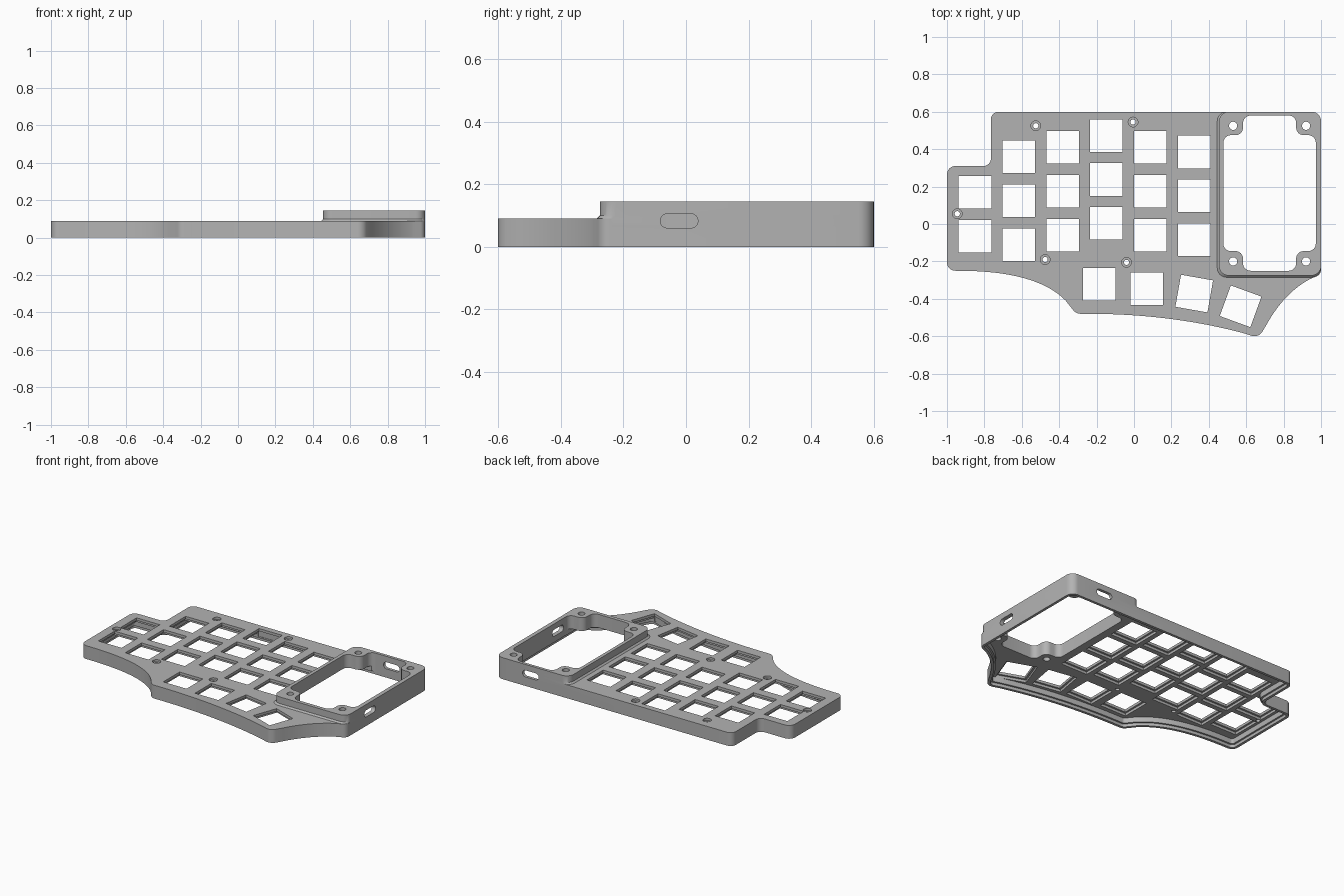
import bpy, bmesh, math
from mathutils import Vector, Matrix

cube = bpy.data.objects.get("Cube")
if cube:
    bpy.data.objects.remove(cube, do_unlink=True)

grey = bpy.data.materials.new("case grey")
grey.use_nodes = True
colour = (0.45, 0.45, 0.45, 1)
grey.diffuse_color = colour
grey.node_tree.nodes["Principled BSDF"].inputs["Base Color"].default_value = colour


def fillet(corners, steps=8):
    """Round each (x, y, radius) corner with a tangent arc."""
    ring = []
    for i, (x, y, r) in enumerate(corners):
        p = Vector((x, y))
        if r == 0:
            ring.append(p)
            continue
        a = (Vector(corners[i - 1][:2]) - p).normalized()
        b = (Vector(corners[(i + 1) % len(corners)][:2]) - p).normalized()
        half = a.angle(b) / 2
        centre = p + (a + b).normalized() * r / math.sin(half)
        start = p + a * r / math.tan(half) - centre
        end = p + b * r / math.tan(half) - centre
        turn = math.atan2(start.x * end.y - start.y * end.x, start.dot(end))
        for k in range(steps + 1):
            ring.append(centre + Matrix.Rotation(turn * k / steps, 2) @ start)
    return ring


def curve(a, c, b, steps=20):
    """Sample a smooth sweep from a to b, pulled towards c."""
    a, c, b = Vector(a), Vector(c), Vector(b)
    pts = []
    for k in range(steps + 1):
        t = k / steps
        p = a * (1 - t) ** 2 + c * 2 * t * (1 - t) + b * t * t
        pts.append((p.x, p.y, 0))
    return pts


def inset(ring, d):
    """Move a counter-clockwise ring inwards by d."""
    out = []
    for i, p in enumerate(ring):
        u = (p - ring[i - 1]).normalized()
        v = (ring[(i + 1) % len(ring)] - p).normalized()
        n = Vector((-u.y - v.y, u.x + v.x)).normalized()
        out.append(p + n * d / max(0.5, n.dot(Vector((-u.y, u.x)))))
    return out


def rect(x0, x1, y0, y1, r=0):
    return fillet([(x0, y0, r), (x1, y0, r), (x1, y1, r), (x0, y1, r)])


def square(x, y, size, degrees=0):
    turn = Matrix.Rotation(math.radians(degrees), 2)
    return [Vector((x, y)) + turn @ p
            for p in rect(-size / 2, size / 2, -size / 2, size / 2)]


def circle(x, y, r, n=24):
    return [Vector((x + r * math.cos(k * math.tau / n),
                    y + r * math.sin(k * math.tau / n))) for k in range(n)]


def loft(bm, levels, matrix=Matrix()):
    """Closed solid through (ring, z) levels."""
    rows = [[bm.verts.new(matrix @ Vector((p.x, p.y, z))) for p in ring]
            for ring, z in levels]
    bm.faces.new(rows[0][::-1])
    bm.faces.new(rows[-1])
    for low, high in zip(rows, rows[1:]):
        for i in range(len(low)):
            j = (i + 1) % len(low)
            bm.faces.new((low[i], low[j], high[j], high[i]))


def solid(name, parts):
    bm = bmesh.new()
    for part in parts:
        loft(bm, *part)
    bmesh.ops.recalc_face_normals(bm, faces=bm.faces)
    mesh = bpy.data.meshes.new(name)
    bm.to_mesh(mesh)
    bm.free()
    mesh.materials.append(grey)
    obj = bpy.data.objects.new(name, mesh)
    bpy.context.collection.objects.link(obj)
    return obj


def combine(target, tool, operation):
    mod = target.modifiers.new(tool.name, "BOOLEAN")
    mod.operation = operation
    mod.solver = "EXACT"
    mod.object = tool
    bpy.ops.object.select_all(action="DESELECT")
    bpy.context.view_layer.objects.active = target
    target.select_set(True)
    bpy.ops.object.modifier_apply(modifier=mod.name)
    bpy.data.objects.remove(tool, do_unlink=True)


TOP, PLATE, BOX_TOP = 0.09, 0.055, 0.145

# Case outline, counter-clockwise from the back right corner
outline = fillet(
    [(1, 0.6, 0.05), (-0.765, 0.6, 0.04), (-0.765, 0.31, 0.04),
     (-1, 0.31, 0.045), (-1, -0.25, 0.045)]
    + curve((-0.94, -0.25), (-0.52, -0.25), (-0.365, -0.41))
    + [(-0.31, -0.48, 0.05)]
    + curve((-0.25, -0.48), (0.2, -0.48), (0.59, -0.585))
    + [(0.665, -0.61, 0.05)]
    + curve((0.705, -0.545), (0.8, -0.37), (0.94, -0.295))
    + [(1, -0.27, 0.04)])
case = solid("keyboard_case", [([(outline, 0), (outline, TOP)],)])

# Raised display housing with a flared foot
foot = rect(0.445, 1, -0.285, 0.6, 0.05)
body = rect(0.455, 1, -0.275, 0.6, 0.05)
combine(case, solid("display_housing", [
    ([(foot, 0.07), (foot, TOP), (body, TOP + 0.01), (body, BOX_TOP)],)]), "UNION")

# Hollow underside with a stepped rim
combine(case, solid("cavity", [([(inset(outline, 0.03), -0.1), (inset(outline, 0.03), PLATE)],)]),
        "DIFFERENCE")
combine(case, solid("rim_step", [([(inset(outline, 0.018), -0.1), (inset(outline, 0.018), 0.02)],)]),
        "DIFFERENCE")

# Key positions: column x, top key y, number of keys
columns = [(-0.85, 0.17, 2), (-0.617, 0.36, 3), (-0.382, 0.41, 3),
           (-0.148, 0.473, 3), (0.088, 0.41, 3), (0.323, 0.385, 3)]
keys = [(x, y - 0.235 * k, 0) for x, y, n in columns for k in range(n)]
keys += [(-0.185, -0.322, 0), (0.068, -0.345, 0), (0.322, -0.372, -10), (0.57, -0.44, -20)]
screws = [(-0.525, 0.525), (-0.005, 0.545), (-0.945, 0.055), (-0.475, -0.19), (-0.04, -0.205)]

# Wider recess under each key, and screw head seats on top
seats = []
for x, y, turn in keys:
    ring = square(x, y, 0.2, turn)
    seats.append(([(ring, 0.03), (ring, 0.072)],))
for x, y in screws:
    ring = circle(x, y, 0.026)
    seats.append(([(ring, 0.075), (ring, 0.2)],))
combine(case, solid("seats", seats), "DIFFERENCE")

# Display opening that steps around four corner bosses
x0, x1, y0, y1, b, r = 0.478, 0.972, -0.25, 0.58, 0.105, 0.04
opening = fillet([
    (x0 + b, y0, r), (x1 - b, y0, r), (x1 - b, y0 + b, r), (x1, y0 + b, r),
    (x1, y1 - b, r), (x1 - b, y1 - b, r), (x1 - b, y1, r), (x0 + b, y1, r),
    (x0 + b, y1 - b, r), (x0, y1 - b, r), (x0, y0 + b, r), (x0 + b, y0 + b, r)])

# Through holes for keys, screws and display
rings = [square(x, y, 0.174, turn) for x, y, turn in keys]
rings += [circle(x, y, 0.014) for x, y in screws]
rings += [circle(x, y, 0.022) for x in (0.53, 0.92) for y in (-0.2, 0.525)]
rings.append(opening)
combine(case, solid("holes", [([(q, -0.1), (q, 0.3)],) for q in rings]), "DIFFERENCE")

# Port slots through the right and back walls
slot = rect(-0.06, 0.06, -0.0225, 0.0225, 0.022)
stand = Matrix.Rotation(math.pi / 2, 4, "X")
side = Matrix.Translation((1, -0.022, 0.083)) @ Matrix.Rotation(math.pi / 2, 4, "Z") @ stand
back = Matrix.Translation((0.74, 0.6, 0.083)) @ stand
combine(case, solid("slots", [([(slot, -0.06), (slot, 0.06)], m) for m in (side, back)]),
        "DIFFERENCE")

bpy.ops.object.shade_smooth_by_angle(angle=math.radians(30))
